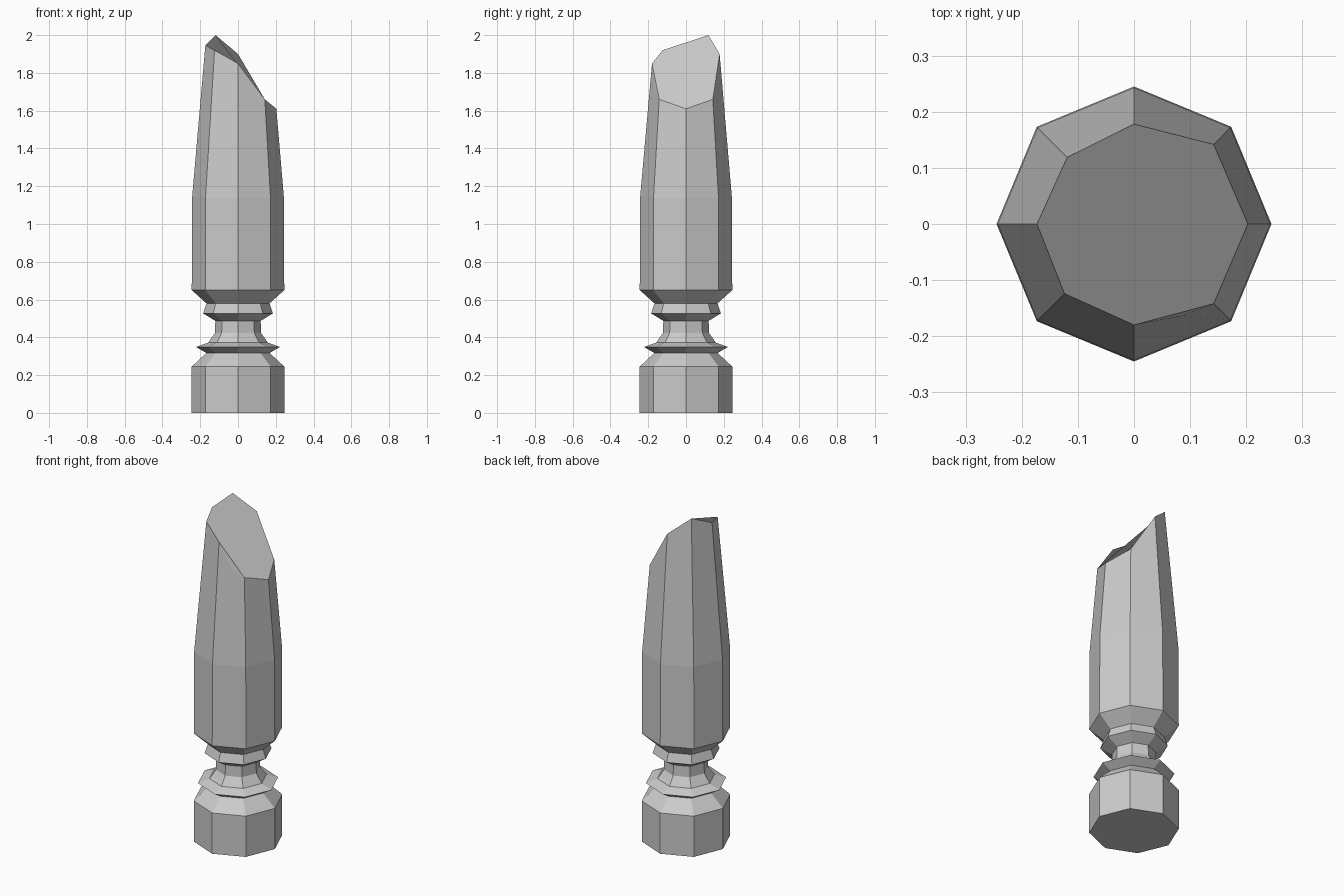
import bpy, bmesh
from math import cos, sin, pi

if "Cube" in bpy.data.objects:
    bpy.data.objects.remove(bpy.data.objects["Cube"])

N = 8
# Turned octagonal profile: (radius, height)
profile = [(.245, 0), (.245, .245), (.168, .317), (.222, .349), (.158, .372),
           (.122, .423), (.12, .487), (.185, .527), (.167, .58), (.245, .65),
           (.243, 1.14)]
# Broken slanted rim, one point per corner
rim_pts = [(.203, 0, 1.61), (.142, .142, 1.66), (0, .178, 1.90), (-.119, .119, 2.0),
           (-.173, 0, 1.945), (-.124, -.124, 1.92), (0, -.18, 1.85), (.142, -.142, 1.66)]
# Chips in the rim, keyed by the side they lie on
chips = {1: (.055, .175, 1.69), 6: (.085, -.164, 1.69)}

bm = bmesh.new()
rings = [[bm.verts.new((r * cos(2 * pi * i / N), r * sin(2 * pi * i / N), z))
          for i in range(N)] for r, z in profile]
rim = [bm.verts.new(p) for p in rim_pts]

# Base and turned sides
bm.faces.new(rings[0][::-1])
for a, b in zip(rings, rings[1:]):
    for i in range(N):
        j = (i + 1) % N
        bm.faces.new((a[i], a[j], b[j], b[i]))

# Tapered upper sides, with chipped edges
for i in range(N):
    j = (i + 1) % N
    low = rings[-1]
    if i in chips:
        c = bm.verts.new(chips[i])
        bm.faces.new((low[i], low[j], rim[j], c, rim[i]))
        bm.faces.new((rim[i], c, rim[j]))
    else:
        bm.faces.new((low[i], low[j], rim[j], rim[i]))

# Slanted break surface
bm.faces.new(rim)

mesh = bpy.data.meshes.new("broken_post")
bm.to_mesh(mesh)
bm.free()
post = bpy.data.objects.new("broken_post", mesh)
bpy.context.collection.objects.link(post)
